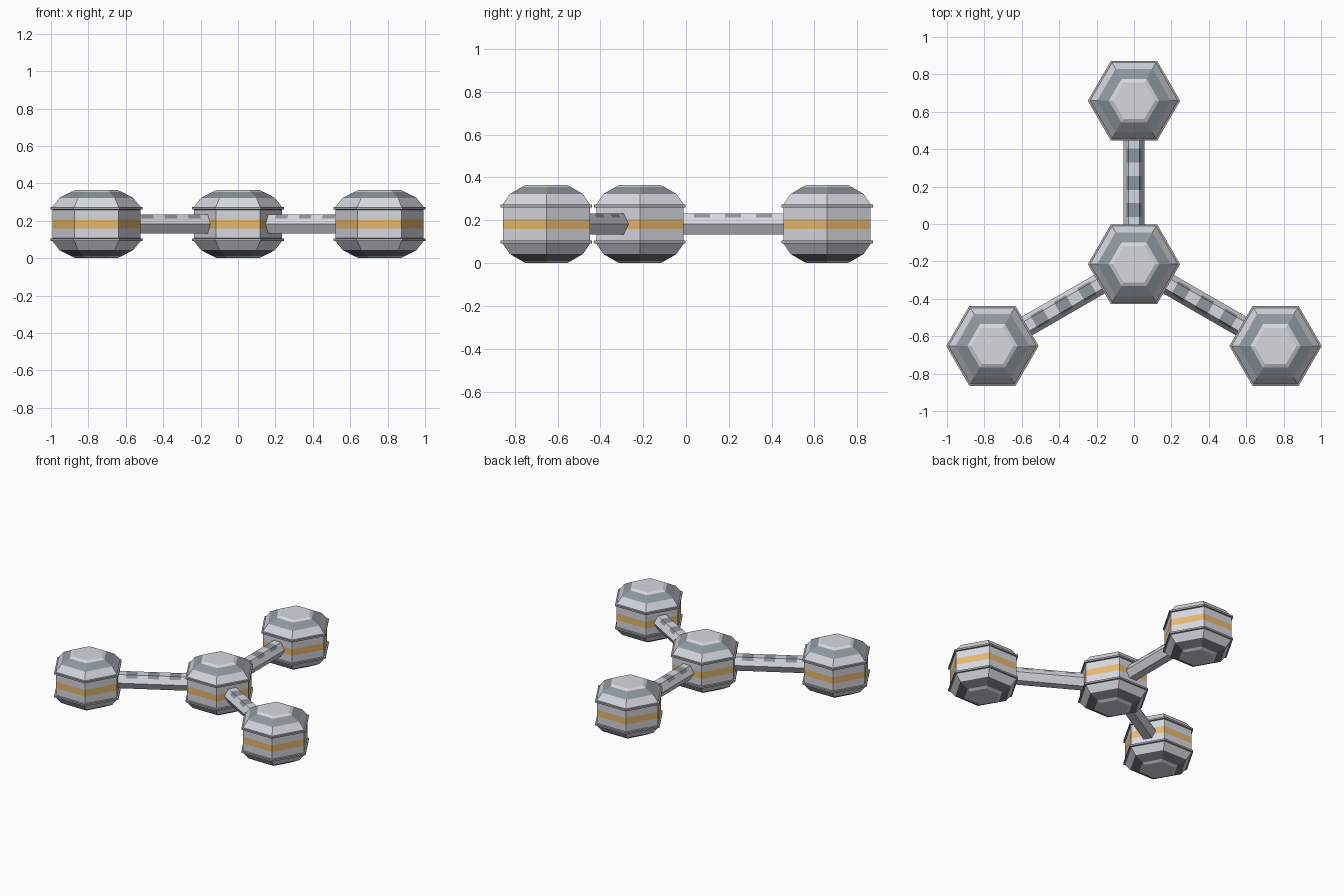
import bpy, bmesh, math
from mathutils import Matrix, Vector

if "Cube" in bpy.data.objects:
    bpy.data.objects.remove(bpy.data.objects["Cube"])


def material(name, rgb):
    m = bpy.data.materials.new(name)
    m.diffuse_color = (*rgb, 1)
    m.use_nodes = True
    m.node_tree.nodes["Principled BSDF"].inputs["Base Color"].default_value = m.diffuse_color
    return m


LIGHT = material("light grey hull", (0.68, 0.69, 0.74))
BLUE = material("blue grey panel", (0.27, 0.305, 0.34))
ORANGE = material("orange band", (0.80, 0.48, 0.155))
RIM = material("rim grey", (0.42, 0.42, 0.44))
DARK = material("dark grey underside", (0.165, 0.168, 0.185))
MATS = [LIGHT, BLUE, ORANGE, RIM, DARK]

MID = 0.1825                      # height of the centre plane
HUB = Vector((0, -0.2150, MID))
REACH = 0.874                     # hub to outer module


def loft(name, rings, colour, matrix):
    """Skin a list of rings, cap both ends, colour(ring, side) gives the slot."""
    bm = bmesh.new()
    vs = [[bm.verts.new(p) for p in r] for r in rings]
    n = len(vs[0])
    for i in range(len(vs) - 1):
        for j in range(n):
            k = (j + 1) % n
            f = bm.faces.new((vs[i][j], vs[i][k], vs[i + 1][k], vs[i + 1][j]))
            f.material_index = colour(i, j)
    bm.faces.new(vs[0])
    bm.faces.new(vs[-1])
    bmesh.ops.recalc_face_normals(bm, faces=bm.faces)
    me = bpy.data.meshes.new(name)
    bm.to_mesh(me)
    bm.free()
    for m in MATS:
        me.materials.append(m)
    ob = bpy.data.objects.new(name, me)
    ob.matrix_world = matrix
    bpy.context.collection.objects.link(ob)
    return ob


# half profile from the middle up: radius, height, colour of the strip above
HALF = [(0.235, 0.024, 0), (0.235, 0.076, 3), (0.2466, 0.078, 3),
        (0.2466, 0.090, 3), (0.235, 0.092, 0), (0.197, 0.140, 1),
        (0.134, 0.172, 0), (0.112, 0.1825, 0)]
PROFILE = [(r, -z) for r, z, c in reversed(HALF)] + [(r, z) for r, z, c in HALF]
UPPER = [c for r, z, c in HALF[:-1]]
LOWER = [4 if c == 1 else c for c in reversed(UPPER)]
STRIPS = LOWER + [2] + UPPER


def module(name, centre):
    rings = [[(r * math.cos(a * math.pi / 3), r * math.sin(a * math.pi / 3), z)
              for a in range(6)] for r, z in PROFILE]
    loft(name, rings, lambda i, j: STRIPS[i], Matrix.Translation(centre))


# tunnel section: hexagon with its upper slopes split for the dashes
SECTION = [(0.057, 0), (0.040, 0.030), (0.029, 0.050), (-0.029, 0.050),
           (-0.040, 0.030), (-0.057, 0), (-0.029, -0.050), (0.029, -0.050)]
STATIONS = [0.19]
for d in range(3):
    STATIONS += [0.2525 + 0.145 * d, 0.3275 + 0.145 * d]
STATIONS.append(0.68)


def tunnel(name, angle):
    rings = [[(x, y, z) for x, z in SECTION] for y in STATIONS]
    loft(name, rings, lambda i, j: 1 if i % 2 and j in (1, 2, 3) else 0,
         Matrix.Translation(HUB) @ Matrix.Rotation(angle, 4, 'Z'))


# hub, then three arms with an outer module each
module("central_module", HUB)
for i, side in enumerate(("back", "left", "right")):
    angle = i * math.tau / 3
    arm = Matrix.Rotation(angle, 3, 'Z') @ Vector((0, REACH, 0))
    module(side + "_module", HUB + arm)
    tunnel(side + "_tunnel", angle)
